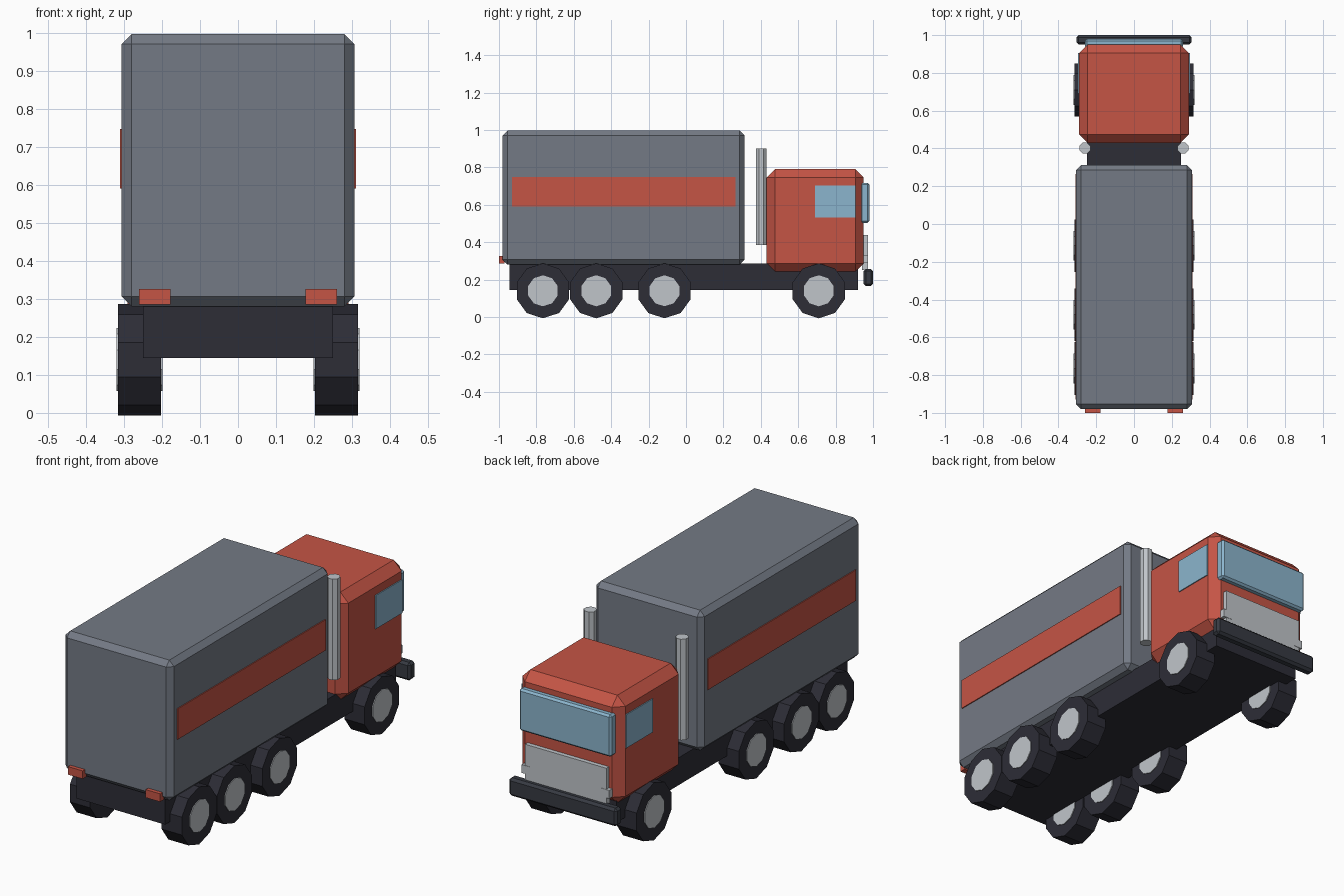
import bpy, bmesh, math
from mathutils import Matrix

if "Cube" in bpy.data.objects:
    bpy.data.objects.remove(bpy.data.objects["Cube"])


def material(name, rgb):
    m = bpy.data.materials.new(name)
    m.diffuse_color = (*rgb, 1)
    m.use_nodes = True
    m.node_tree.nodes["Principled BSDF"].inputs["Base Color"].default_value = m.diffuse_color
    return m


GREY = material("box_grey", (0.175, 0.195, 0.235))
RED = material("cab_red", (0.56, 0.09, 0.06))
DARK = material("dark_rubber", (0.026, 0.026, 0.037))
BUMPER = material("bumper_grey", (0.037, 0.042, 0.054))
GLASS = material("glass_blue", (0.26, 0.46, 0.61))
CHROME = material("chrome", (0.53, 0.56, 0.59))


def finish(name, bm, mat):
    me = bpy.data.meshes.new(name)
    bm.to_mesh(me)
    bm.free()
    me.materials.append(mat)
    ob = bpy.data.objects.new(name, me)
    bpy.context.collection.objects.link(ob)
    return ob


def box(name, x, y, z, mat, bevel=0):
    """Box from (min, max) ranges, with an optional flat chamfer."""
    bm = bmesh.new()
    bmesh.ops.create_cube(bm, size=1)
    for v in bm.verts:
        v.co = [(a + b) / 2 + c * (b - a) for c, (a, b) in zip(v.co, (x, y, z))]
    if bevel:
        bmesh.ops.bevel(bm, geom=bm.edges[:], offset=bevel, segments=1,
                        affect='EDGES', profile=0.5)
    return finish(name, bm, mat)


def cylinder(name, centre, radius, depth, sides, axis, mat, turn=0.0):
    bm = bmesh.new()
    bmesh.ops.create_cone(bm, cap_ends=True, segments=sides, radius1=radius,
                          radius2=radius, depth=depth)
    m = Matrix.Rotation(turn, 4, 'Z')
    if axis == 'X':
        m = Matrix.Rotation(math.pi / 2, 4, 'Y') @ m
    bmesh.ops.transform(bm, matrix=Matrix.Translation(centre) @ m, verts=bm.verts)
    return finish(name, bm, mat)


# Main bodies
box("chassis", (-0.25, 0.25), (-0.945, 0.92), (0.145, 0.285), DARK)
box("cargo_box", (-0.306, 0.306), (-0.98, 0.312), (0.28, 0.997), GREY, 0.026)
box("cab", (-0.291, 0.291), (0.43, 0.95), (0.24, 0.79), RED, 0.045)

# Cab front
box("windscreen", (-0.26, 0.26), (0.932, 0.98), (0.502, 0.717), GLASS, 0.01)
box("grille", (-0.23, 0.23), (0.94, 0.972), (0.25, 0.438), CHROME)
box("bumper", (-0.305, 0.305), (0.95, 1.0), (0.165, 0.257), BUMPER, 0.012)

# Mirrored details
for s, side in ((-1, "left"), (1, "right")):
    def span(a, b):
        return tuple(sorted((s * a, s * b)))

    box(f"side_window_{side}", span(0.288, 0.296), (0.69, 0.905), (0.532, 0.703), GLASS)
    box(f"stripe_{side}", span(0.303, 0.311), (-0.93, 0.265), (0.59, 0.747), RED)
    box(f"headlight_{side}", span(0.20, 0.248), (0.94, 0.974), (0.288, 0.33), CHROME)
    box(f"tail_light_{side}", span(0.178, 0.26), (-1.0, -0.97), (0.285, 0.326), RED)
    cylinder(f"exhaust_{side}", (s * 0.26, 0.402, 0.643), 0.031, 0.516, 8, 'Z',
             CHROME, math.pi / 8)
    # Wheels, corners pointing fore and aft
    for i, y in enumerate((0.71, -0.115, -0.48, -0.765)):
        cylinder(f"tyre_{side}_{i}", (s * 0.259, y, 0.14), 0.147, 0.114, 10, 'X',
                 DARK, math.pi / 2)
        cylinder(f"hub_{side}_{i}", (s * 0.259, y, 0.14), 0.083, 0.122, 10, 'X',
                 CHROME, math.pi / 2)
